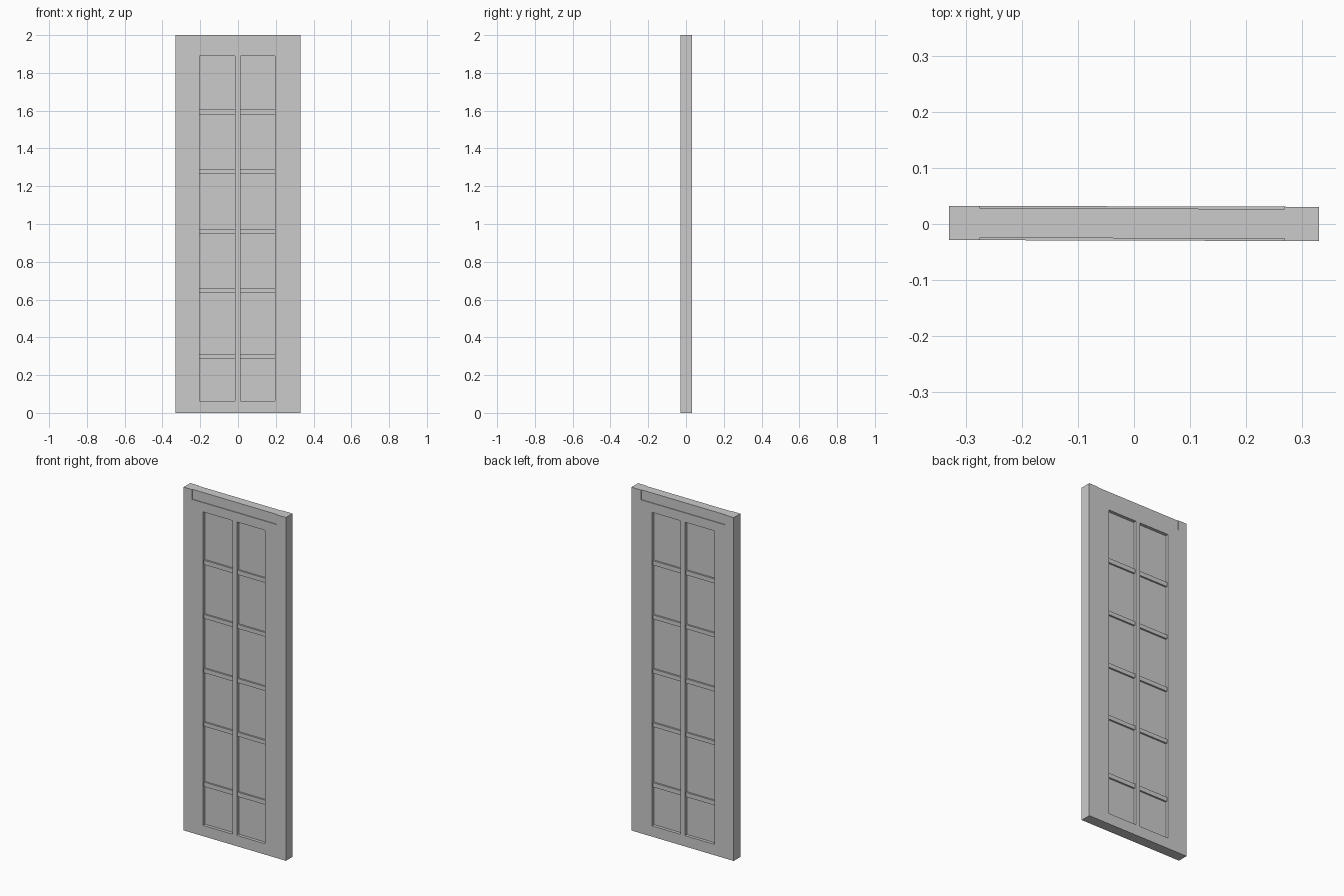
import bpy, math
from mathutils import Matrix

if "Cube" in bpy.data.objects:
    bpy.data.objects.remove(bpy.data.objects["Cube"])

TILT = Matrix.Rotation(math.radians(-0.16), 4, 'Z')
X = [-0.33, -0.205, -0.016, 0.013, 0.196, 0.33]   # stile / pane / mullion edges
HALF = 0.0305                                     # half thickness


def box(name, x0, x1, z0, z1, half):
    bpy.ops.mesh.primitive_cube_add(size=1)
    ob = bpy.context.object
    ob.name = name
    ob.data.transform(TILT @ Matrix.Translation(((x0 + x1) / 2, 0.001, (z0 + z1) / 2))
                      @ Matrix.Diagonal((x1 - x0, half * 2, z1 - z0, 1)))
    ob.location = (0, 0, 0)
    return ob


def cutter(x0, x1, z0, z1, side, depth):
    # box that cuts inward from the front (-1) or back (1) face
    ob = box("cutter", x0, x1, z0, z1, 0.02)
    ob.data.transform(Matrix.Translation((0, side * (HALF - depth + 0.02), 0)))
    ob.hide_render = True
    return ob


# door slab
door = box("door_slab", X[0], X[5], 0, 2, HALF)

# pane recesses and the shallow channel along the top, on both faces
cutters = []
for side in (-1, 1):
    for x0, x1 in ((X[1], X[2]), (X[3], X[4])):
        cutters.append(cutter(x0, x1, 0.063, 1.889, side, 0.018))
    cutters.append(cutter(-0.275, 0.268, 1.943, 2.05, side, 0.004))
for c in cutters:
    mod = door.modifiers.new("recess", 'BOOLEAN')
    mod.operation = 'DIFFERENCE'
    mod.solver = 'EXACT'
    mod.object = c
bpy.context.view_layer.objects.active = door
for mod in list(door.modifiers):
    bpy.ops.object.modifier_apply(modifier=mod.name)
for c in cutters:
    bpy.data.objects.remove(c)

# horizontal glazing bars, set slightly below the face
for z0, z1 in ((0.286, 0.312), (0.637, 0.661), (0.949, 0.974), (1.265, 1.289), (1.579, 1.605)):
    for x0, x1 in ((X[1], X[2]), (X[3], X[4])):
        box("glazing_bar", x0, x1, z0, z1, HALF - 0.008)
